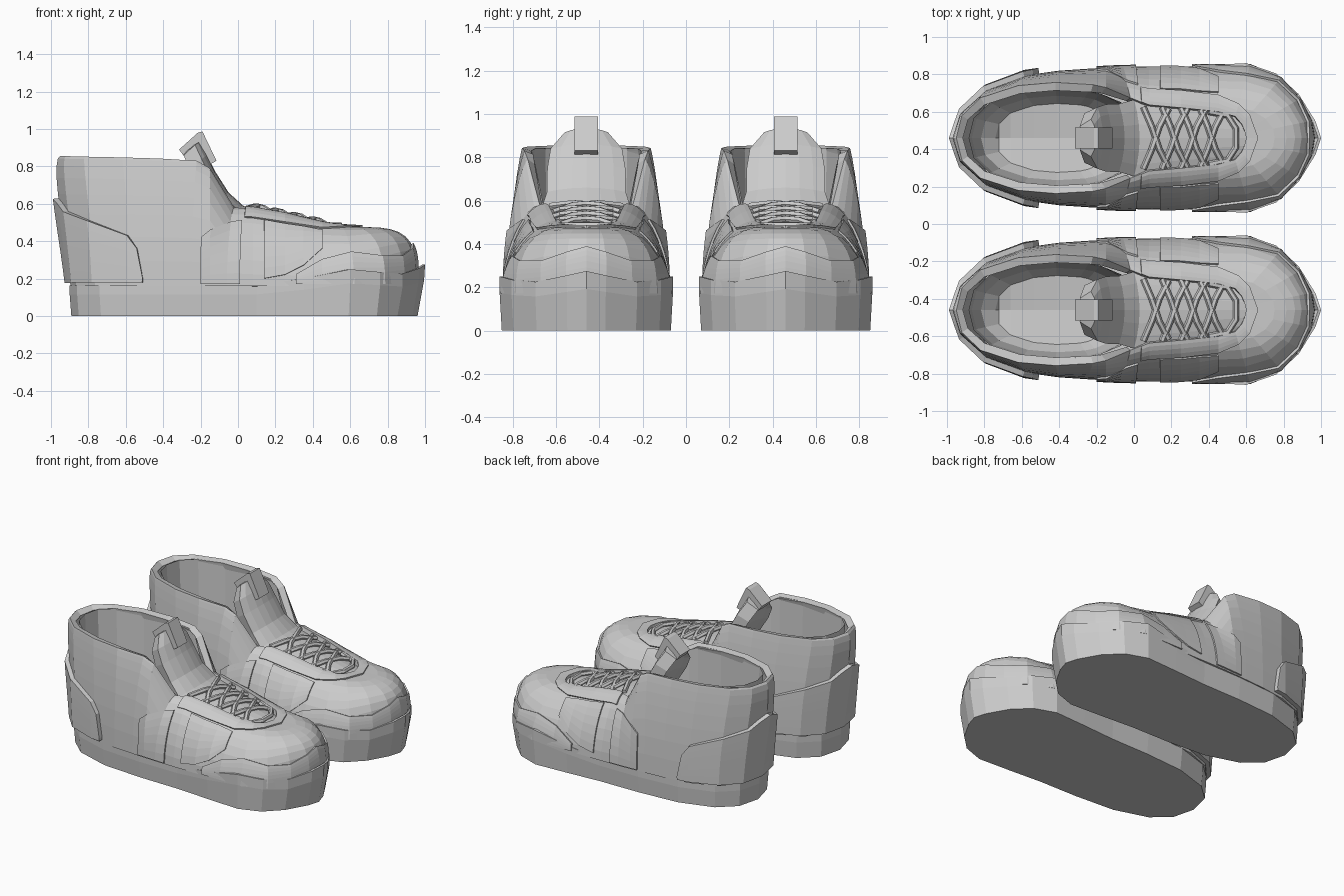
import bpy, bmesh, math

if "Cube" in bpy.data.objects:
    bpy.data.objects.remove(bpy.data.objects["Cube"])

grey = bpy.data.materials.new("plain grey")
grey.diffuse_color = (0.6, 0.6, 0.6, 1)
grey.use_nodes = True
grey.node_tree.nodes["Principled BSDF"].inputs["Base Color"].default_value = grey.diffuse_color
CENTRE_Y = 0.46

# Half-shoe stations, heel to toe: base x, y | top edge x, y, z | profile exponents
STATIONS = [
    (-.895, 0, -.95, 0, .855, 1, 2), (-.865, .155, -.92, .12, .855, 1, 2),
    (-.765, .265, -.82, .215, .852, 1, 2), (-.58, .335, -.62, .28, .848, 1, 1.9),
    (-.40, .36, -.42, .297, .842, 1, 1.8), (-.25, .37, -.22, .285, .83, 1, 1.7),
    (-.15, .376, -.15, .27, .79, 1, 1.5), (-.06, .38, -.02, .215, .58, 1.1, 1.15),
    (.08, .382, .08, .175, .575, 1.15, 1.15), (.25, .382, .25, .16, .545, 1.15, 1.15),
    (.45, .382, .45, .14, .497, 1.12, 1.12), (.62, .383, .54, .115, .485, 1.05, 1.05),
    (.78, .315, .575, .075, .48, .75, .75), (.88, .205, .59, .04, .478, .58, .58),
    (.94, .09, .597, .02, .477, .52, .52), (.955, 0, .6, 0, .477, .52, .52)]
BASE_Z = .16


def station(t):
    i = min(int(t), len(STATIONS) - 2)
    return [p + (q - p) * (t - i) for p, q in zip(STATIONS[i], STATIONS[i + 1])]


def surface(t, s):
    """Point on the upper: t runs heel to toe, s runs sole to top edge."""
    bx, by, tx, ty, tz, a, b = station(t)
    s = min(max(s, 0), 1)
    u = math.sin(s * math.pi / 2) ** a
    g = max(math.cos(s * math.pi / 2), 0) ** b
    bulge = .04 * max(0, 1 - t / 3) * math.sin(math.pi * s)
    return (tx + (bx - tx) * g - bulge, ty + (by - ty) * g, BASE_Z + (tz - BASE_Z) * u)


def level(t, z):
    st = station(t)
    u = min(max((z - BASE_Z) / (st[4] - BASE_Z), 0), 1)
    return math.asin(u ** (1 / st[5])) * 2 / math.pi


def place(name, me):
    """One copy for each shoe of the pair."""
    me.materials.clear()
    me.materials.append(grey)
    obs = []
    for label, side in (("left", 1), ("right", -1)):
        ob = bpy.data.objects.new(f"{label}_{name}", me)
        ob.location.y = side * CENTRE_Y
        bpy.context.collection.objects.link(ob)
        obs.append(ob)
    return obs


def loft(name, rows, thick=0, offset=1):
    """Skin a grid of points, mirror it across the shoe and thicken it."""
    bm = bmesh.new()
    grid = [[bm.verts.new(p) for p in row] for row in rows]
    for r, q in zip(grid, grid[1:]):
        for k in range(len(r) - 1):
            bm.faces.new((r[k], r[k + 1], q[k + 1], q[k]))
    me = bpy.data.meshes.new(name)
    bmesh.ops.remove_doubles(bm, verts=bm.verts, dist=1e-5)
    bm.to_mesh(me)
    bm.free()
    for ob in place(name, me):
        m = ob.modifiers.new("mirror", 'MIRROR')
        m.use_axis = (False, True, False)
        m.use_clip = True
        if thick:
            m = ob.modifiers.new("thickness", 'SOLIDIFY')
            m.thickness, m.offset, m.use_even_offset = thick, offset, False


def panel(name, spans, thick, by_z=True, n=6):
    """Overlay following the upper; spans are (t, low, high)."""
    rows = []
    for t, lo, hi in spans:
        if by_z:
            lo, hi = level(t, lo), level(t, hi)
        rows.append([surface(t, lo + (hi - lo) * k / n) for k in range(n + 1)])
    loft(name, rows, thick, 1)


# Sole: edge x, half width, top height
SOLE = [(-.9, 0, .163), (-.86, .16, .163), (-.74, .27, .163), (-.5, .345, .163),
        (-.2, .366, .163), (.1, .37, .165), (.35, .387, .2), (.6, .40, .25),
        (.76, .345, .235), (.88, .235, .225), (.97, .09, .255), (1.0, 0, .275)]
rows = []
for x, y, z in SOLE:
    xb = x - .04 * max(0, x) ** 3 + .01 * max(0, -x)
    rows.append([(xb, 0, 0), (xb, y * .975, 0), (x - .005 * (x > .9), y, z * .7),
                 (x, y, z), (x * .985, y * .95, z), (x * .95, 0, min(z, .2))])
loft("sole", rows)

# Upper shell
loft("upper", [[surface(t, k / 8) for k in range(9)] for t in range(16)], .045, -1)


# Padded lining: a bowl narrowing from the collar to the insole
def inner(t, k, z, drop=.12):
    _, _, tx, ty, tz, _, _ = station(t)
    return (-.4 + (tx + .4) * k, ty * k, min(z, tz - drop))


rows = []
for t in range(8):
    rows.append([inner(t, .88, .85, .01 if t < 7 else .04), inner(t, .85, .5),
                 inner(t, .76, .32), inner(t, .62, .25), (inner(t, .62, .25)[0], 0, .23)])
loft("lining", rows)

# Overlays stitched on the upper
panel("heel_counter", [(0, .18, .63), (.5, .18, .6), (1, .18, .56), (2, .18, .51), (3, .18, .43),
                       (3.25, .18, .36), (3.4, .18, .2)], .03)
panel("side_band", [(5.5, .17, .42), (6, .17, .46), (7, .17, .5), (7.5, .17, .51)], .011)
panel("side_window", [(8.35, .2, .51), (9, .22, .49), (9.5, .27, .475), (10, .36, .455)], .009)
panel("toe_guard", [(9.3, .17, .22), (10, .17, .3), (11, .17, .34), (12, .17, .32),
                    (13, .17, .32), (14, .17, .36), (15, .17, .385)], .013)
panel("lace_apron", [(7.6, .7, 1), (8, .7, 1), (9, .7, 1), (10, .74, 1), (11, .83, 1),
                     (12, .92, 1), (13, .97, 1), (15, .976, 1)], .01, False, 4)

# Tongue: x, z, half width
TONGUE = [(.6, .467, .12), (.4, .51, .155), (.2, .556, .18), (.03, .588, .205),
          (-.05, .66, .182), (-.12, .77, .18), (-.165, .86, .165), (-.2, .935, .1)]
loft("tongue", [[(x - .03 * f * f, w * f, z - .02 * f * f) for f in (1, .7, .35, 0)]
                for x, z, w in reversed(TONGUE)], .09, -1)

# Pull tab folded over the tongue
TAB = [(-.15, .81), (-.115, .83), (-.19, .987), (-.215, .98), (-.315, .89), (-.285, .85)]
bm = bmesh.new()
face = bm.faces.new([bm.verts.new((x, -.055, z)) for x, z in TAB])
ext = bmesh.ops.extrude_face_region(bm, geom=[face])
bmesh.ops.translate(bm, vec=(0, .11, 0),
                    verts=[v for v in ext["geom"] if isinstance(v, bmesh.types.BMVert)])
bmesh.ops.recalc_face_normals(bm, faces=bm.faces)
tab = bpy.data.meshes.new("pull_tab")
bm.to_mesh(tab)
bm.free()
place("pull_tab", tab)


# Laces: criss-cross tubes and the loop at the toe end
def tube(name, pts):
    cu = bpy.data.curves.new(name, 'CURVE')
    cu.dimensions = '3D'
    cu.bevel_depth, cu.bevel_resolution, cu.use_fill_caps = .017, 1, True
    sp = cu.splines.new('POLY')
    sp.points.add(len(pts) - 1)
    for p, (x, y) in zip(sp.points, pts):
        p.co = (x, y, .613 - .23 * x - 1.0 * y * y, 1)
    tmp = bpy.data.objects.new("tmp", cu)
    bpy.context.collection.objects.link(tmp)
    me = bpy.data.meshes.new_from_object(tmp.evaluated_get(bpy.context.evaluated_depsgraph_get()))
    bpy.data.objects.remove(tmp)
    for poly in me.polygons:
        poly.use_smooth = False
    place(name, me)


for i in range(4):
    x = .06 + .1 * i
    for d in (1, -1):
        tube(f"lace_{i}_{'a' if d > 0 else 'b'}",
             [(x - .01, -.165 * d), (x + .035, -.06 * d), (x + .075, .06 * d), (x + .125, .155 * d)])
tube("lace_end", [(.4, -.14), (.5, -.12), (.545, -.05), (.545, .05), (.5, .12), (.4, .14)])
